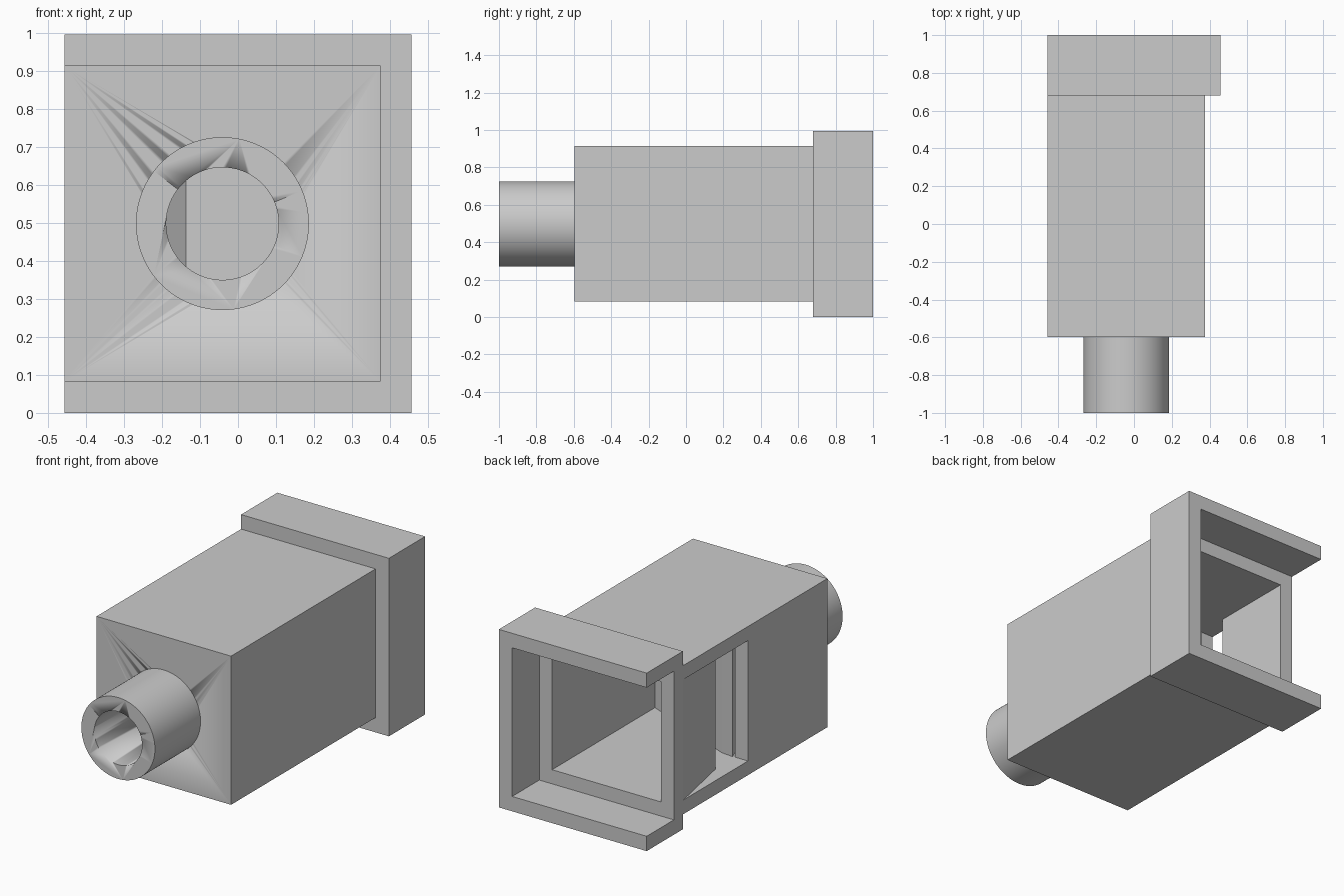
import bpy, bmesh, math
from mathutils import Matrix

cube = bpy.data.objects.get("Cube")
if cube:
    bpy.data.objects.remove(cube, do_unlink=True)

grey = bpy.data.materials.new("plain grey")
grey.use_nodes = True
GREY = (0.6, 0.6, 0.6, 1)
grey.diffuse_color = GREY
grey.node_tree.nodes["Principled BSDF"].inputs["Base Color"].default_value = GREY

LEFT, RIGHT = -0.457, 0.375      # body sides
LOW, HIGH = 0.083, 0.914         # body bottom and top
WALL = 0.079
BORE_X, BORE_Z = -0.041, 0.498   # mouthpiece axis


def add_object(name, bm):
    bmesh.ops.recalc_face_normals(bm, faces=bm.faces)
    mesh = bpy.data.meshes.new(name)
    bm.to_mesh(mesh)
    bm.free()
    mesh.materials.append(grey)
    obj = bpy.data.objects.new(name, mesh)
    bpy.context.collection.objects.link(obj)
    return obj


def prism(name, points, along, start, end):
    """Extrude a closed profile along z (xy points) or y (xz points)."""
    bm = bmesh.new()
    place = (lambda a, b: (a, b, start)) if along == "z" else (lambda a, b: (a, start, b))
    face = bm.faces.new([bm.verts.new(place(a, b)) for a, b in points])
    moved = bmesh.ops.extrude_face_region(bm, geom=[face])["geom"]
    step = (0, 0, end - start) if along == "z" else (0, end - start, 0)
    bmesh.ops.translate(bm, vec=step, verts=[v for v in moved if isinstance(v, bmesh.types.BMVert)])
    return add_object(name, bm)


def rod(name, radius, start, end):
    """Round bar on the mouthpiece axis."""
    bm = bmesh.new()
    turn = Matrix.Translation((BORE_X, (start + end) / 2, BORE_Z)) @ Matrix.Rotation(math.pi / 2, 4, "X")
    bmesh.ops.create_cone(bm, cap_ends=True, segments=96, radius1=radius, radius2=radius,
                          depth=end - start, matrix=turn)
    return add_object(name, bm)


def cut(obj, cutter):
    mod = obj.modifiers.new("cut", "BOOLEAN")
    mod.operation = "DIFFERENCE"
    mod.solver = "EXACT"
    mod.object = cutter
    cutter.hide_render = True
    cutter.hide_set(True)


# Body: square pipe, hollowed around a block with a sloping air channel
body = prism("body", [(LEFT, -0.597), (RIGHT, -0.597), (RIGHT, 0.76), (LEFT, 0.76)], "z", LOW, HIGH)
inner_left, inner_right = LEFT + WALL, RIGHT - WALL
chamber = prism("chamber_cutter", [
    (inner_left, 0.9), (inner_left, -0.52), (-0.135, -0.52),       # channel beside the block
    (-0.363, 0.107), (-0.29, 0.1), (-0.22, 0.07), (-0.1, 0.01),    # curved back of the block
    (inner_right, -0.148), (inner_right, 0.9)], "z", LOW + WALL, HIGH - WALL)
cut(body, chamber)

# Side window with a wedge-shaped lip
window = prism("window_cutter", [
    (-0.6, 0.105), (-0.372, 0.105), (-0.372, 0.276), (inner_left, 0.28),
    (LEFT, 0.677), (-0.6, 0.677)], "z", LOW + WALL, HIGH - WALL)
cut(body, window)

# Mouthpiece tube and its bore into the body
mouthpiece = rod("mouthpiece", 0.2275, -1, -0.59)
bore = rod("bore_cutter", 0.148, -1.1, -0.515)
cut(body, bore)
cut(mouthpiece, bore)

# Three-sided collar around the open end
top = 0.995
prism("end_collar", [
    (LEFT, 0), (-LEFT, 0), (-LEFT, top), (LEFT, top), (LEFT, HIGH),
    (RIGHT, HIGH), (RIGHT, LOW), (LEFT, LOW)], "y", 0.68, 1)

# Smooth the round parts, keep the edges sharp
bpy.ops.object.select_all(action="DESELECT")
for obj in (mouthpiece, body, bore):
    obj.hide_set(False)
    obj.select_set(True)
bpy.context.view_layer.objects.active = mouthpiece
bpy.ops.object.shade_smooth_by_angle(angle=math.radians(20))
bore.hide_set(True)
